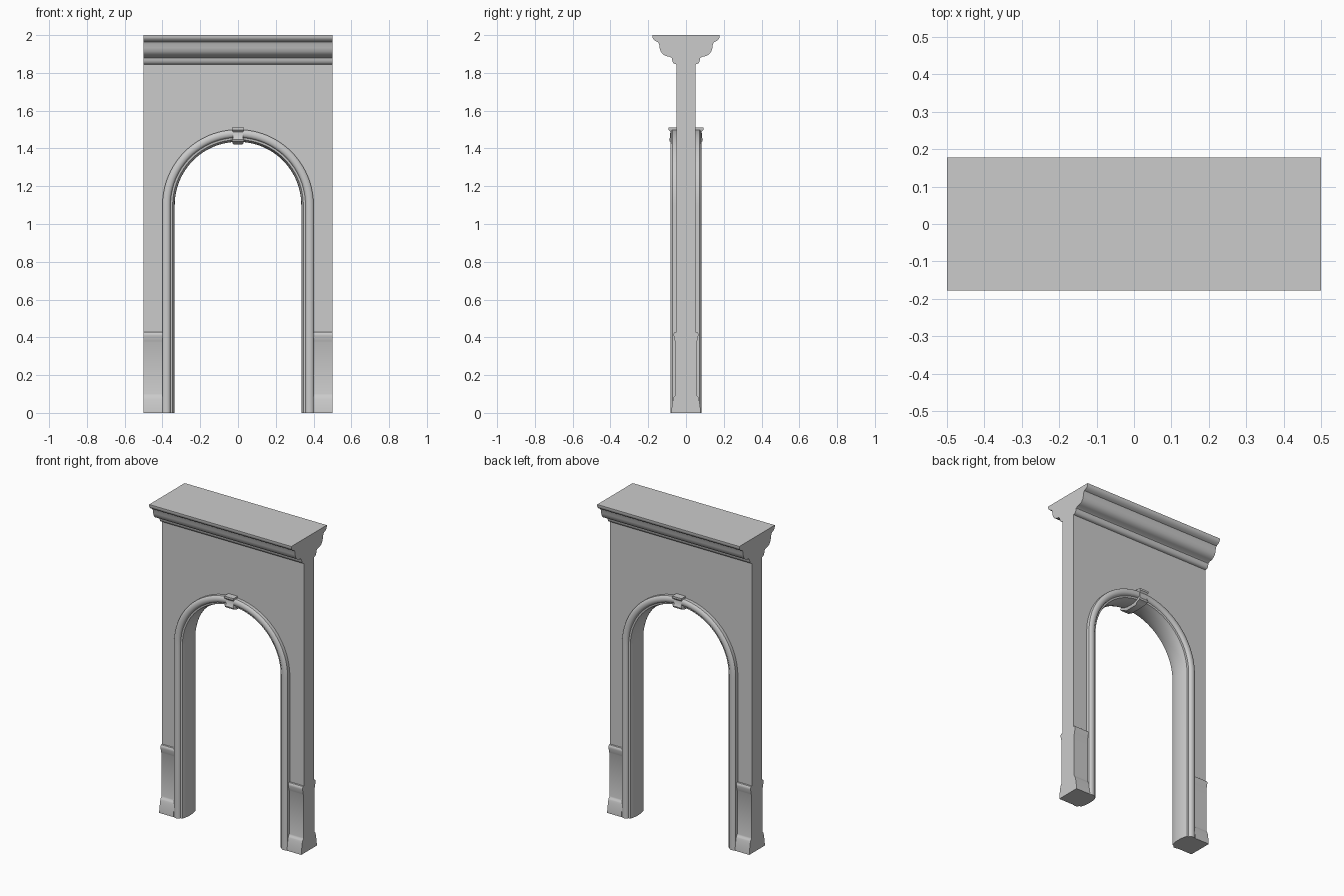
import bpy, bmesh, math

cube = bpy.data.objects.get("Cube")
if cube:
    bpy.data.objects.remove(cube, do_unlink=True)

stone = bpy.data.materials.new("grey stone")
stone.use_nodes = True
GREY = (0.6, 0.6, 0.6, 1)
stone.diffuse_color = GREY
stone.node_tree.nodes["Principled BSDF"].inputs["Base Color"].default_value = GREY

SPRING = 1.1          # height where the arch begins
OUTER = 0.40          # outer radius of the arch trim
WALL_Y = 0.05         # half thickness of the wall
STEPS = 48


def loft(name, rings):
    """Join equal closed rings of points into a capped solid."""
    bm = bmesh.new()
    loops = [[bm.verts.new(p) for p in ring] for ring in rings]
    for a, b in zip(loops, loops[1:]):
        for i in range(len(a)):
            j = (i + 1) % len(a)
            bm.faces.new((a[i], a[j], b[j], b[i]))
    bm.faces.new(loops[0])
    bm.faces.new(loops[-1])
    bmesh.ops.recalc_face_normals(bm, faces=bm.faces)
    mesh = bpy.data.meshes.new(name)
    bm.to_mesh(mesh)
    bm.free()
    obj = bpy.data.objects.new(name, mesh)
    bpy.context.collection.objects.link(obj)
    mesh.materials.append(stone)
    bpy.ops.object.select_all(action='DESELECT')
    obj.select_set(True)
    bpy.context.view_layer.objects.active = obj
    bpy.ops.object.shade_smooth_by_angle(angle=math.radians(40))
    return obj


def along_x(name, profile, x0, x1):
    return loft(name, [[(x, y, z) for y, z in profile] for x in (x0, x1)])


# Wall with the arched opening
angles = [math.pi * i / STEPS for i in range(STEPS + 1)]
outline = [(OUTER, 0)]
outline += [(OUTER * math.cos(a), SPRING + OUTER * math.sin(a)) for a in angles]
outline += [(-OUTER, 0), (-0.5, 0), (-0.5, 1.845), (0.5, 1.845), (0.5, 0)]
loft("wall", [[(x, y, z) for x, z in outline] for y in (-WALL_Y, WALL_Y)])

# Arch trim: a moulded section swept up one jamb, over and down the other
half = [(OUTER, 0.05), (OUTER, 0.072), (0.394, 0.079), (0.38, 0.083),
        (0.367, 0.081), (0.36, 0.075), (0.357, 0.067), (0.346, 0.065),
        (0.340, 0.047), (0.336, 0.024)]
section = half + [(0.335, 0)] + [(r, -y) for r, y in reversed(half)]
rings = [[(r, y, 0) for r, y in section]]
for a in angles:
    rings.append([(r * math.cos(a), y, SPRING + r * math.sin(a)) for r, y in section])
rings.append([(-r, y, 0) for r, y in section])
loft("arch_trim", rings)

# Cornice, the same moulding front and back
cornice = [(0.05, 1.845), (0.06, 1.847), (0.068, 1.853), (0.073, 1.865),
           (0.075, 1.878), (0.085, 1.885), (0.105, 1.889), (0.122, 1.898),
           (0.133, 1.912), (0.14, 1.932), (0.142, 1.95), (0.148, 1.963),
           (0.163, 1.969), (0.174, 1.979), (0.178, 1.988), (0.178, 2.0)]
along_x("cornice", cornice + [(-y, z) for y, z in reversed(cornice)], -0.5, 0.5)

# Skirting and dado rail beside each jamb
skirting = [(0.05, 0), (0.078, 0), (0.078, 0.012), (0.073, 0.045), (0.069, 0.07),
            (0.066, 0.08), (0.064, 0.086), (0.058, 0.092), (0.056, 0.1),
            (0.056, 0.373), (0.059, 0.38), (0.061, 0.392), (0.065, 0.408),
            (0.065, 0.42), (0.06, 0.427), (0.05, 0.428)]
for sx, side in ((1, "left"), (-1, "right")):
    for sy, face in ((-1, "front"), (1, "back")):
        along_x(f"{face}_{side}_base_moulding", [(sy * y, z) for y, z in skirting],
                sx * OUTER, sx * 0.5)

# Keystone clasping the crown of the trim: half width, half depth, height
levels = [(0.033, 0.092, 1.51), (0.033, 0.092, 1.498), (0.026, 0.083, 1.488),
          (0.026, 0.085, 1.456), (0.031, 0.09, 1.448), (0.031, 0.086, 1.438),
          (0.029, 0.06, 1.429), (0.022, 0.045, 1.42)]
loft("keystone", [[(-w, -d, z), (w, -d, z), (w, d, z), (-w, d, z)] for w, d, z in levels])
